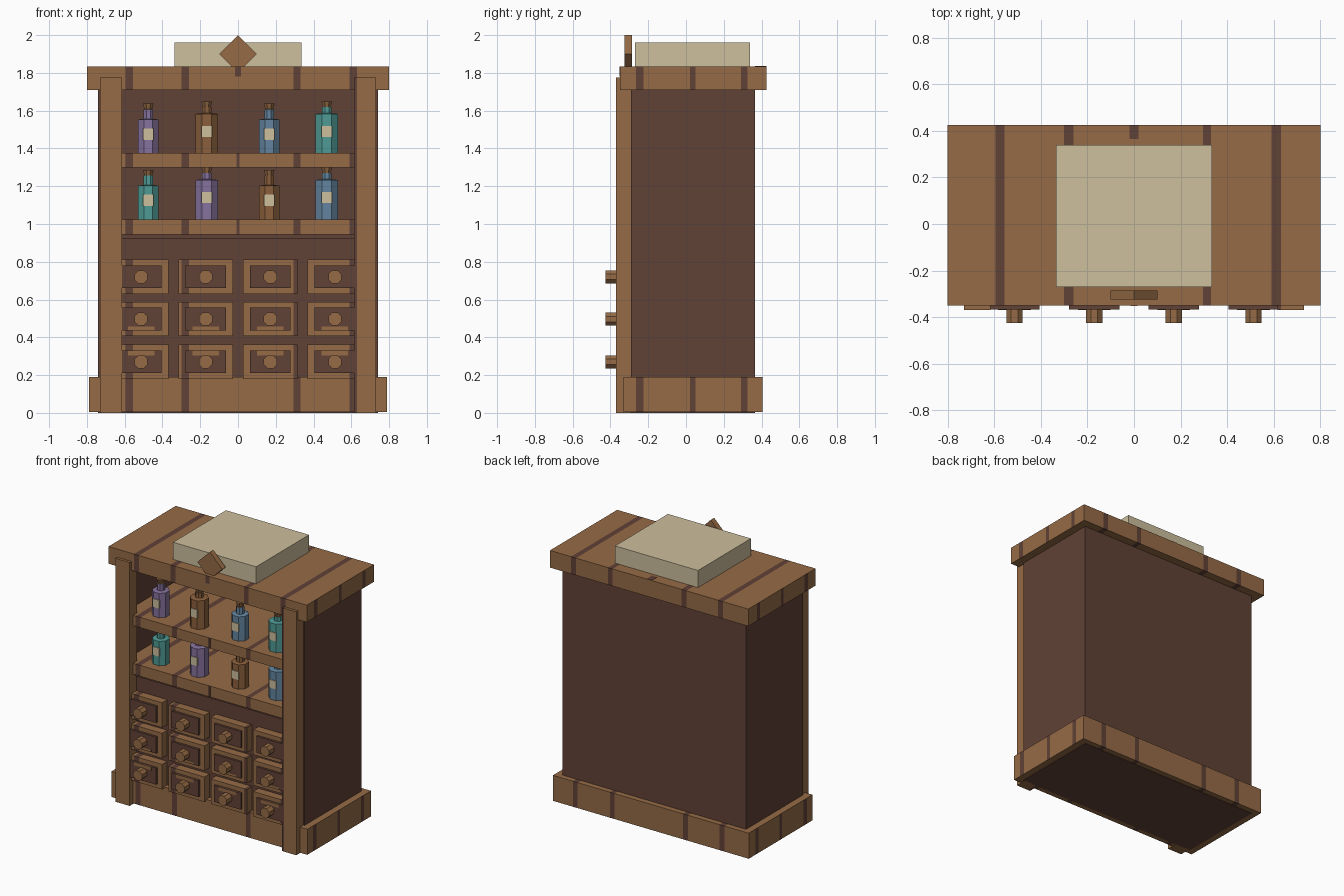
import bpy, bmesh, math
from mathutils import Matrix, Vector

if "Cube" in bpy.data.objects:
    bpy.data.objects.remove(bpy.data.objects["Cube"])


def mat(name, rgb):
    m = bpy.data.materials.new(name)
    m.diffuse_color = (*rgb, 1)
    m.use_nodes = True
    m.node_tree.nodes["Principled BSDF"].inputs["Base Color"].default_value = m.diffuse_color
    return m


WOOD = mat("warm_wood", (0.305, 0.147, 0.061))
DARK = mat("dark_wood", (0.119, 0.054, 0.038))
CREAM = mat("cream", (0.61, 0.52, 0.34))
PURPLE = mat("purple_glass", (0.24, 0.17, 0.34))
BLUE = mat("blue_glass", (0.125, 0.235, 0.35))
TEAL = mat("teal_glass", (0.08, 0.33, 0.305))
AMBER = mat("amber_glass", (0.26, 0.118, 0.045))

# Grain bands: across the width, and front to back on end faces
X_BANDS = [(-0.595, -0.555), (-0.30, -0.26), (0.295, 0.33), (0.59, 0.63)]
Y_BANDS = [(-0.265, -0.225), (0.02, 0.05), (0.29, 0.325)]


def finish(bm, name, *mats):
    me = bpy.data.meshes.new(name)
    bm.normal_update()
    bm.to_mesh(me)
    bm.free()
    ob = bpy.data.objects.new(name, me)
    bpy.context.collection.objects.link(ob)
    for m in mats:
        me.materials.append(m)
    return ob


def box(name, x, y, z, m=WOOD, grain=False):
    """Box from (min, max) ranges, optionally cut into grain bands."""
    bm = bmesh.new()
    bmesh.ops.create_cube(bm, size=1)
    for v in bm.verts:
        v.co = Vector([r[0] if c < 0 else r[1] for c, r in zip(v.co, (x, y, z))])
    if grain:
        for axis, bands, rng in ((0, X_BANDS, x), (1, Y_BANDS, y)):
            for edge in (e for b in bands for e in b):
                if rng[0] < edge < rng[1]:
                    co, no = Vector(), Vector()
                    co[axis], no[axis] = edge, 1
                    bmesh.ops.bisect_plane(bm, geom=bm.verts[:] + bm.edges[:] + bm.faces[:],
                                           plane_co=co, plane_no=no)
        bm.normal_update()
        for f in bm.faces:
            c = f.calc_center_median()
            end = abs(f.normal.x) > 0.5
            val, bands = (c.y, Y_BANDS) if end else (c.x, X_BANDS)
            f.material_index = int(any(a < val < b for a, b in bands))
    return finish(bm, name, m, DARK)


def lathe(name, rings, loc, sides, mats, axis="Z"):
    """Faceted turned shape; rings are (radius, height, material index)."""
    bm = bmesh.new()
    loops = []
    for r, h, _ in rings:
        loops.append([bm.verts.new((r * math.cos((i + 0.5) * math.tau / sides),
                                    r * math.sin((i + 0.5) * math.tau / sides), h))
                      for i in range(sides)])
    for k in range(len(loops) - 1):
        for i in range(sides):
            j = (i + 1) % sides
            f = bm.faces.new((loops[k][i], loops[k][j], loops[k + 1][j], loops[k + 1][i]))
            f.material_index = rings[k][2]
    bm.faces.new(loops[0][::-1]).material_index = rings[0][2]
    bm.faces.new(loops[-1]).material_index = rings[-1][2]
    if axis == "Y":
        bmesh.ops.rotate(bm, verts=bm.verts[:], matrix=Matrix.Rotation(math.pi / 2, 3, "X"))
    bmesh.ops.translate(bm, verts=bm.verts[:], vec=loc)
    return finish(bm, name, *mats)


# Carcass
for side, s in (("left", -1), ("right", 1)):
    xs = sorted((s * 0.69, s * 0.74))
    box(f"{side}_wall", xs, (-0.29, 0.365), (0.93, 1.72), DARK)
    xs = sorted((s * 0.615, s * 0.73))
    box(f"{side}_post", xs, (-0.37, -0.285), (0, 1.775), WOOD, True)
box("back_wall", (-0.69, 0.69), (0.325, 0.365), (0.93, 1.72), DARK)
box("drawer_case", (-0.74, 0.74), (-0.29, 0.365), (0, 0.93), DARK)
box("shelf_rail", (-0.69, 0.69), (-0.30, 0.32), (0.92, 0.95), DARK)

# Plinth, shelves and top slab
box("plinth", (-0.79, 0.79), (-0.33, 0.405), (0.004, 0.19), WOOD, True)
box("lower_shelf", (-0.69, 0.69), (-0.33, 0.33), (0.945, 1.025), WOOD, True)
box("upper_shelf", (-0.69, 0.69), (-0.33, 0.33), (1.30, 1.375), WOOD, True)
box("top_slab", (-0.80, 0.80), (-0.35, 0.425), (1.71, 1.835), WOOD, True)

# Short grain marks in the middle of the slab and shelves
box("slab_front_mark", (-0.015, 0.015), (-0.352, -0.348), (1.78, 1.835), DARK)
box("slab_back_mark", (-0.02, 0.02), (0.365, 0.4249), (1.832, 1.837), DARK)
for name, z in (("lower", (0.945, 1.025)), ("upper", (1.30, 1.375))):
    box(f"{name}_shelf_mark", (-0.008, 0.008), (-0.332, -0.328), z, DARK)

# Sign block and diamond ornament on top
box("sign_block", (-0.335, 0.335), (-0.27, 0.34), (1.83, 1.96), CREAM)
bm = bmesh.new()
ring = [(0.1, 1.9), (0, 2.0), (-0.1, 1.9), (0, 1.8)]
front = [bm.verts.new((x, -0.325, z)) for x, z in ring]
back = [bm.verts.new((x, -0.285, z)) for x, z in ring]
bm.faces.new(front)
bm.faces.new(back[::-1])
for i in range(4):
    bm.faces.new((front[i - 1], front[i], back[i], back[i - 1]))
bmesh.ops.recalc_face_normals(bm, faces=bm.faces[:])
finish(bm, "diamond_ornament", WOOD)

# Drawers: body, raised dark panel, knob
for row, z in enumerate((0.27, 0.497, 0.72)):
    for col in range(4):
        x = (col - 1.5) * 0.342
        tag = f"{row + 1}_{col + 1}"
        box(f"drawer_{tag}", (x - 0.145, x + 0.145), (-0.35, -0.28),
            (z - 0.091, z + 0.091), WOOD, True)
        box(f"drawer_panel_{tag}", (x - 0.108, x + 0.108), (-0.366, -0.345),
            (z - 0.06, z + 0.06), DARK)
        # worn light patches along the lower two rows
        if row < 2:
            pz = (z + 0.035, z + 0.06) if row == 0 else (z - 0.06, z - 0.04)
            box(f"panel_patch_{tag}", (x - 0.07, x + 0.07), (-0.368, -0.364), pz, WOOD)
        lathe(f"knob_{tag}", [(0.038, 0, 0), (0.038, 0.065, 0)], (x, -0.36, z), 8, [WOOD], "Y")

# Bottles with necks, stoppers and labels
rows = ((1.025, (TEAL, PURPLE, AMBER, BLUE)), (1.375, (PURPLE, AMBER, BLUE, TEAL)))
for r, (z, glasses) in enumerate(rows):
    for c, glass in enumerate(glasses):
        x, y = (-0.475, -0.165, 0.165, 0.47)[c], -0.21
        big = c % 2
        rad, body, top = (0.064, 0.208, 0.274) if big else (0.059, 0.178, 0.262)
        neck = top - 0.03
        tag = f"{r + 1}_{c + 1}"
        lathe(f"bottle_{tag}",
              [(rad, 0, 0), (rad, body, 0), (0.028, body + 0.004, 0), (0.028, neck, 1),
               (0.022, neck + 0.001, 1), (0.031, top, 1)], (x, y, z), 8, [glass, WOOD])
        face = y - rad * math.cos(math.pi / 8)
        lz = z + (0.115 if big else 0.1)
        box(f"label_{tag}", (x - 0.028, x + 0.028), (face - 0.005, face + 0.003),
            (lz - 0.03, lz + 0.03), CREAM)
